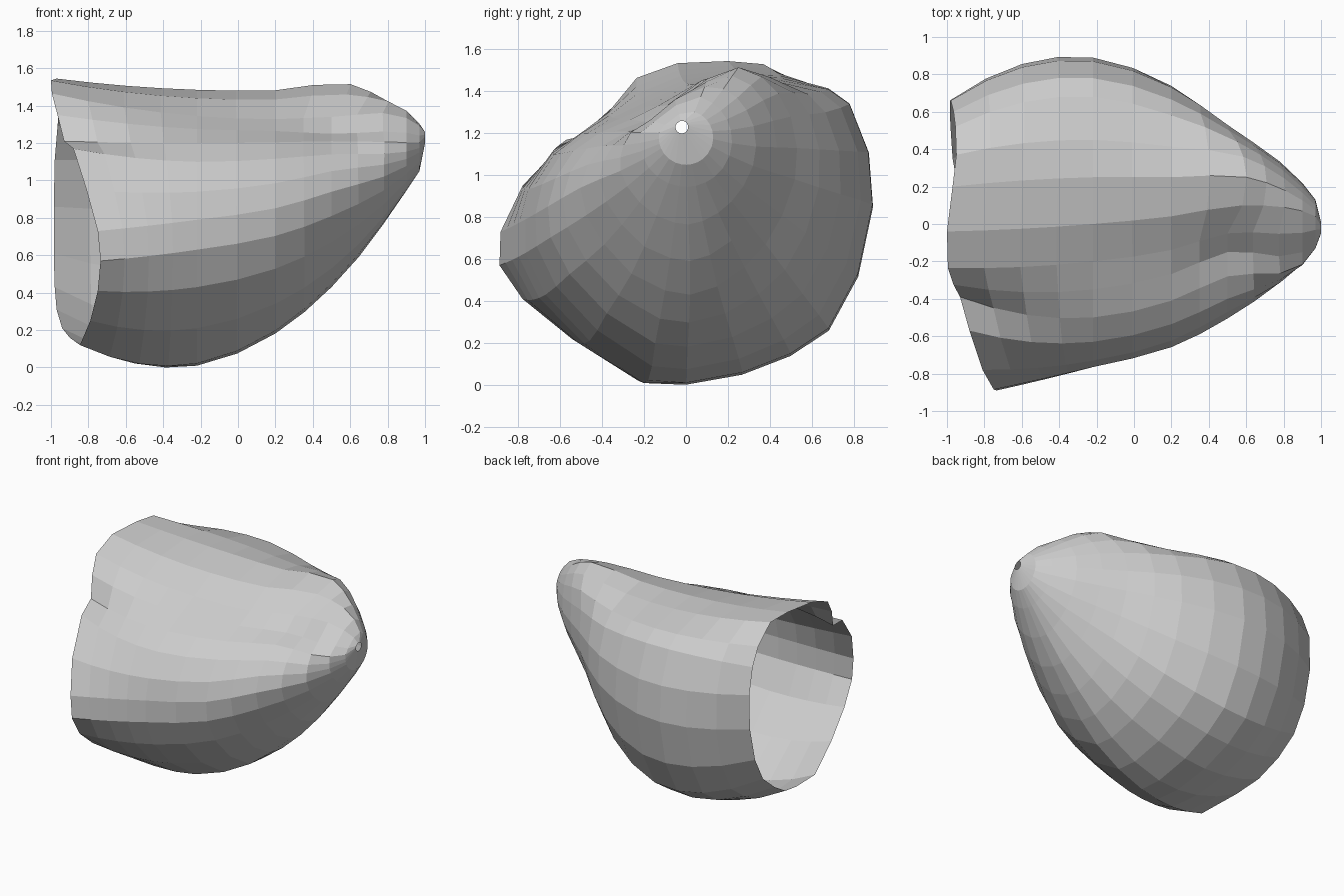
import bpy, bmesh, math
from mathutils import Vector

if "Cube" in bpy.data.objects:
    bpy.data.objects.remove(bpy.data.objects["Cube"])

# Open rim at the left (x, y, z), counted from the bottom round the back
RIM = [(-.90, 0, .15), (-.94, .18, .20), (-.97, .35, .30), (-.98, .5, .42),
       (-.985, .6, .6), (-.985, .66, .85), (-.98, .66, 1.1), (-.965, .6, 1.28),
       (-.955, .52, 1.4), (-.95, .37, 1.52), (-.97, .2, 1.535), (-1, -.04, 1.525),
       (-.995, -.235, 1.455), (-.965, -.325, 1.34), (-.93, -.39, 1.2), (-.88, -.57, 1.16),
       (-.81, -.78, .94), (-.75, -.885, .72), (-.735, -.89, .56), (-.75, -.78, .40),
       (-.79, -.57, .24), (-.845, -.3, .11)]
# Widest section (y, z)
BELLY = [(0, 0), (.27, .05), (.5, .14), (.68, .26), (.82, .52), (.89, .85),
         (.87, 1.1), (.78, 1.33), (.68, 1.4), (.45, 1.455), (.25, 1.475), (0, 1.43),
         (-.2, 1.335), (-.35, 1.265), (-.5, 1.19), (-.63, 1.09), (-.73, .93),
         (-.765, .78), (-.765, .62), (-.67, .42), (-.46, .2), (-.18, .012)]
# Narrower section with ridge and groove (y, z)
NECK = [(.02, .42), (.15, .46), (.28, .55), (.38, .66), (.46, .8), (.52, .97),
        (.53, 1.12), (.5, 1.27), (.44, 1.38), (.36, 1.46), (.25, 1.505), (.1, 1.45),
        (-.05, 1.33), (-.15, 1.24), (-.28, 1.2), (-.4, 1.13), (-.47, 1.04),
        (-.505, .93), (-.475, .8), (-.39, .66), (-.26, .52), (-.1, .44)]


def ring(x, radius, cy, cz, dent=1):
    """Round ring following the directions of the neck section, dented at the groove."""
    pts = []
    for i, (y, z) in enumerate(NECK):
        a = math.atan2(z - 1.15, y)
        r = radius * (dent if i in (12, 13) else 1)
        pts.append(Vector((x, cy + r * math.cos(a), cz + r * math.sin(a))))
    return pts


def spline(p, i, u):
    """Point on segment i of a chord-length Catmull-Rom curve."""
    def slope(k):
        if k == 0:
            return (p[1] - p[0]) / (p[1] - p[0]).length * 2 - slope(1)
        if k == len(p) - 1:
            return (p[k] - p[k - 1]) / (p[k] - p[k - 1]).length
        a, b = p[k] - p[k - 1], p[k + 1] - p[k]
        la, lb = a.length, b.length
        return (a / la * lb + b / lb * la) / (la + lb)
    d = (p[i + 1] - p[i]).length
    return ((2*u**3 - 3*u**2 + 1) * p[i] + (u**3 - 2*u**2 + u) * d * slope(i)
            + (3*u**2 - 2*u**3) * p[i + 1] + (u**3 - u**2) * d * slope(i + 1))


# Key rings from the open rim to the small hole in the tip;
# the upper ridge of the neck lies a little further towards the tip
belly = [Vector((-.22, y, z)) for y, z in BELLY]
neck = [Vector((.5 + .4 * max(0, z - 1.25) * (y > 0), y, z)) for y, z in NECK]
waist = [a.lerp(b, .41) for a, b in zip(belly, neck)]
for p in waist:
    p.x = .2
    if p.z > 1.3:
        p.z -= .015
keys = [[Vector(p) for p in RIM], belly, waist, neck,
        ring(.9, .22, 0, 1.155, .8),
        ring(.97, .13, 0, 1.17, .9),
        ring(1.0, .03, -.02, 1.22)]
steps = [4, 2, 2, 3, 1, 1]

# Shell: one open skin lofted through the key rings
bm = bmesh.new()
columns = []
for column in zip(*keys):
    pts = [spline(column, i, k / n) for i, n in enumerate(steps) for k in range(n)]
    columns.append([bm.verts.new(p) for p in pts + [column[-1]]])
for c, column in enumerate(columns):
    nxt = columns[(c + 1) % len(columns)]
    for r in range(len(column) - 1):
        bm.faces.new((column[r], column[r + 1], nxt[r + 1], nxt[r]))
bmesh.ops.recalc_face_normals(bm, faces=bm.faces)

# Stand the shell on the ground
low = min(v.co.z for v in bm.verts)
bmesh.ops.translate(bm, verts=bm.verts, vec=(0, 0, -low))
mesh = bpy.data.meshes.new("shell")
bm.to_mesh(mesh)
bm.free()
bpy.context.collection.objects.link(bpy.data.objects.new("shell", mesh))
